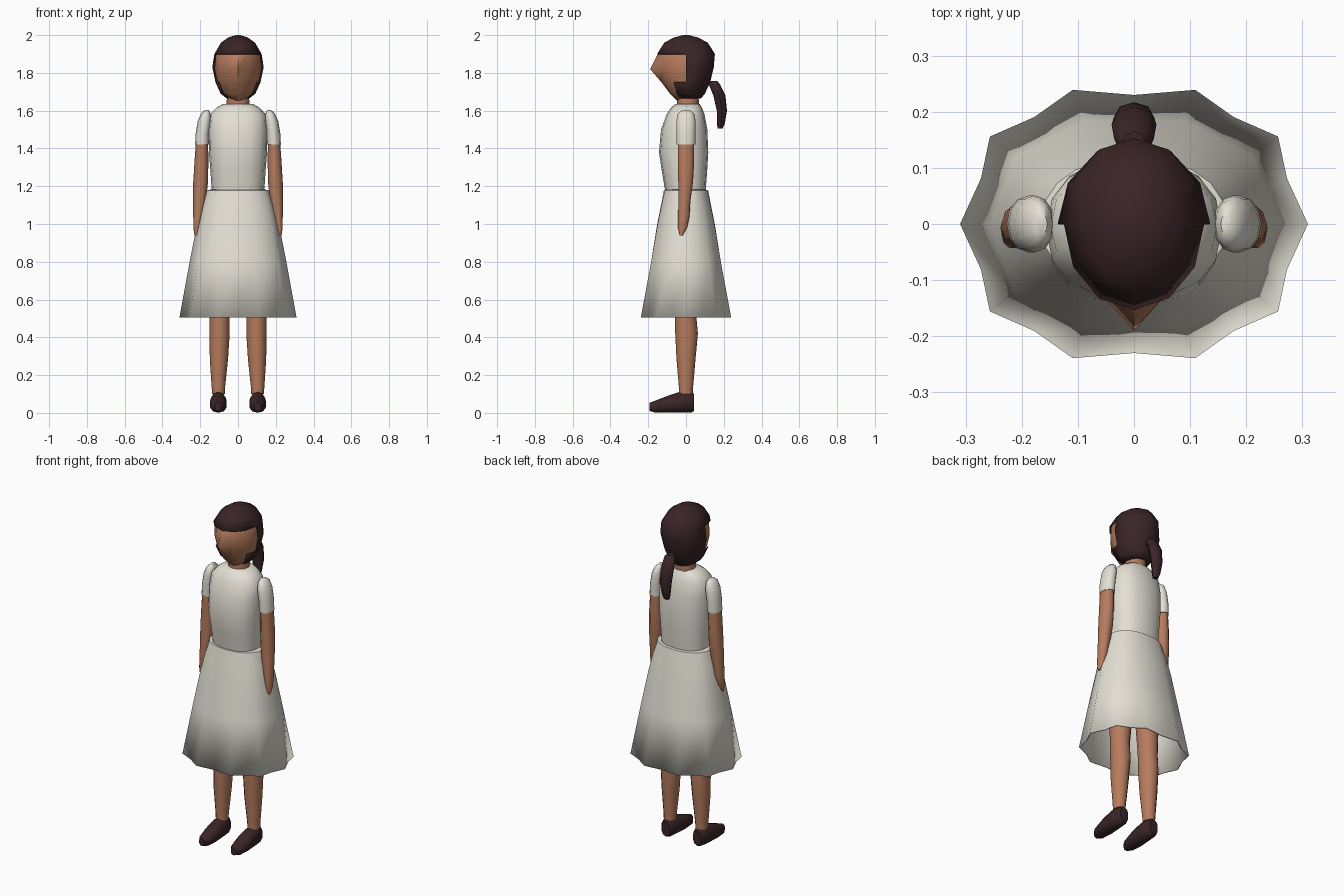
import bpy, bmesh, math


def material(name, rgb):
    m = bpy.data.materials.new(name)
    m.diffuse_color = (*rgb, 1)
    return m


SKIN = material("brown skin", (0.47, 0.20, 0.11))
DARK = material("dark brown", (0.042, 0.018, 0.02))
CLOTH = material("off white cloth", (0.77, 0.74, 0.66))


def spow(v, p):
    return math.copysign(abs(v) ** (2 / p), v)


def loft(name, rings, n, mat, axis='z', power=2.0, caps=True, shift=0.0,
         mirror=False, thick=0.0, scallop=None, keep=None, pull=None, angle=45):
    """Skin rings (t, u, v, ru, rv) along an axis; z: u,v = x,y and y: u,v = x,z."""
    bm = bmesh.new()
    rows = []
    for k, (t, u, v, ru, rv) in enumerate(rings):
        row = []
        for i in range(n):
            a = 2 * math.pi * (i + shift) / n
            s = scallop[k] if scallop and i % 2 else 1.0
            p = u + ru * s * spow(math.cos(a), power)
            q = v + rv * s * spow(math.sin(a), power)
            if pull and t in pull and i == 3 * n // 4:
                q = pull[t]
            row.append(bm.verts.new((p, q, t) if axis == 'z' else (p, t, q)))
        rows.append(row)
    for r0, r1 in zip(rows, rows[1:]):
        for i in range(n):
            j = (i + 1) % n
            bm.faces.new((r0[i], r0[j], r1[j], r1[i]))
    if caps is True:
        bm.faces.new(rows[0])
    if caps in (True, 'end'):
        bm.faces.new(rows[-1])
    bmesh.ops.recalc_face_normals(bm, faces=bm.faces)
    if keep:
        drop = [f for f in bm.faces if not keep(f.calc_center_median())]
        bmesh.ops.delete(bm, geom=drop, context='FACES')
    me = bpy.data.meshes.new(name)
    bm.to_mesh(me)
    bm.free()
    me.materials.append(mat)
    ob = bpy.data.objects.new(name, me)
    bpy.context.collection.objects.link(ob)
    bpy.ops.object.select_all(action='DESELECT')
    ob.select_set(True)
    bpy.context.view_layer.objects.active = ob
    bpy.ops.object.shade_smooth_by_angle(angle=math.radians(angle))
    if thick:
        mod = ob.modifiers.new("thickness", 'SOLIDIFY')
        mod.thickness = thick
        mod.offset = -1
    if mirror:
        ob.modifiers.new("mirror", 'MIRROR')
    return ob


# Head, with the front vertices pulled out to a pointed nose
loft("head", [(1.655, 0, -.015, .03, .035), (1.69, 0, 0, .082, .085),
              (1.75, 0, 0, .11, .12), (1.82, 0, 0, .124, .14),
              (1.90, 0, 0, .117, .14), (1.96, 0, 0, .08, .10),
              (1.985, 0, 0, .04, .05)], 12, SKIN,
     pull={1.75: -.13, 1.82: -.19, 1.90: -.149})
loft("neck", [(1.57, 0, .01, .065, .06), (1.64, 0, .01, .06, .058),
              (1.72, 0, .01, .058, .056)], 12, SKIN)


# Hair: cap over the top, full back, and small locks beside the jaw
def hair_rule(c):
    return c.y > 0 or c.z > 1.9 or (c.z < 1.75 and c.y > -.045 and abs(c.x) > .05)


loft("hair", [(1.665, 0, .01, .06, .07), (1.69, 0, 0, .092, .10),
              (1.75, 0, 0, .119, .128), (1.83, 0, 0, .136, .147),
              (1.90, 0, 0, .125, .153), (1.96, 0, 0, .09, .115),
              (1.987, 0, 0, .052, .065), (2.0, 0, 0, .012, .015)], 12, DARK,
     caps='end', keep=hair_rule, thick=.004)
loft("ponytail", [(1.757, 0, .145, .02, .02), (1.74, 0, .15, .035, .03),
                  (1.68, 0, .177, .04, .032), (1.60, 0, .19, .036, .027),
                  (1.53, 0, .185, .025, .02), (1.505, 0, .18, .017, .014)], 8, DARK)

# Dress: bodice, flared skirt with scalloped hem, short sleeves
bodice = [(1.16, -.108, .103, .138), (1.28, -.128, .112, .146),
          (1.38, -.143, .118, .154), (1.50, -.132, .113, .156),
          (1.58, -.103, .098, .148), (1.615, -.08, .085, .115),
          (1.635, -.055, .073, .08)]
loft("bodice", [(z, 0, (f + b) / 2, rx, (b - f) / 2) for z, f, b, rx in bodice],
     16, CLOTH, power=2.4)
loft("skirt", [(.505, 0, 0, .31, .25), (.80, 0, 0, .256, .193),
               (1.0, 0, 0, .216, .157), (1.10, 0, 0, .191, .135),
               (1.178, 0, 0, .165, .117), (1.184, 0, 0, .135, .098)], 20, CLOTH,
     power=2.25, caps=False, thick=.006, scallop=[.92, .95, .97, .98, 1, 1])
loft("sleeves", [(1.42, .19, 0, .037, .05), (1.48, .187, 0, .037, .051),
                 (1.545, .177, 0, .036, .051), (1.585, .17, 0, .025, .043),
                 (1.603, .165, 0, .01, .02)], 12, CLOTH, mirror=True)

# Arms tapering into pointed hands
loft("arms", [(1.45, .19, 0, .032, .045), (1.32, .194, 0, .037, .045),
              (1.22, .198, -.002, .039, .041), (1.12, .204, -.008, .034, .033),
              (1.04, .211, -.012, .026, .032), (.98, .219, -.018, .017, .025),
              (.94, .224, -.025, .007, .008)], 10, SKIN, mirror=True)

# Legs and shoes
loft("legs", [(.10, .104, 0, .034, .037), (.13, .104, 0, .035, .037),
              (.28, .101, 0, .048, .05), (.42, .098, .003, .054, .06),
              (.52, .098, -.002, .054, .056), (.75, .09, 0, .064, .07),
              (1.05, .078, 0, .07, .08)], 12, SKIN, mirror=True)
loft("shoes", [(.043, .104, .055, .028, .045), (.03, .104, .057, .036, .054),
               (-.035, .104, .056, .042, .055), (-.10, .104, .045, .046, .044),
               (-.165, .104, .033, .036, .031), (-.192, .104, .032, .018, .022)],
     10, DARK, axis='y', power=2.3, shift=.5, mirror=True)
